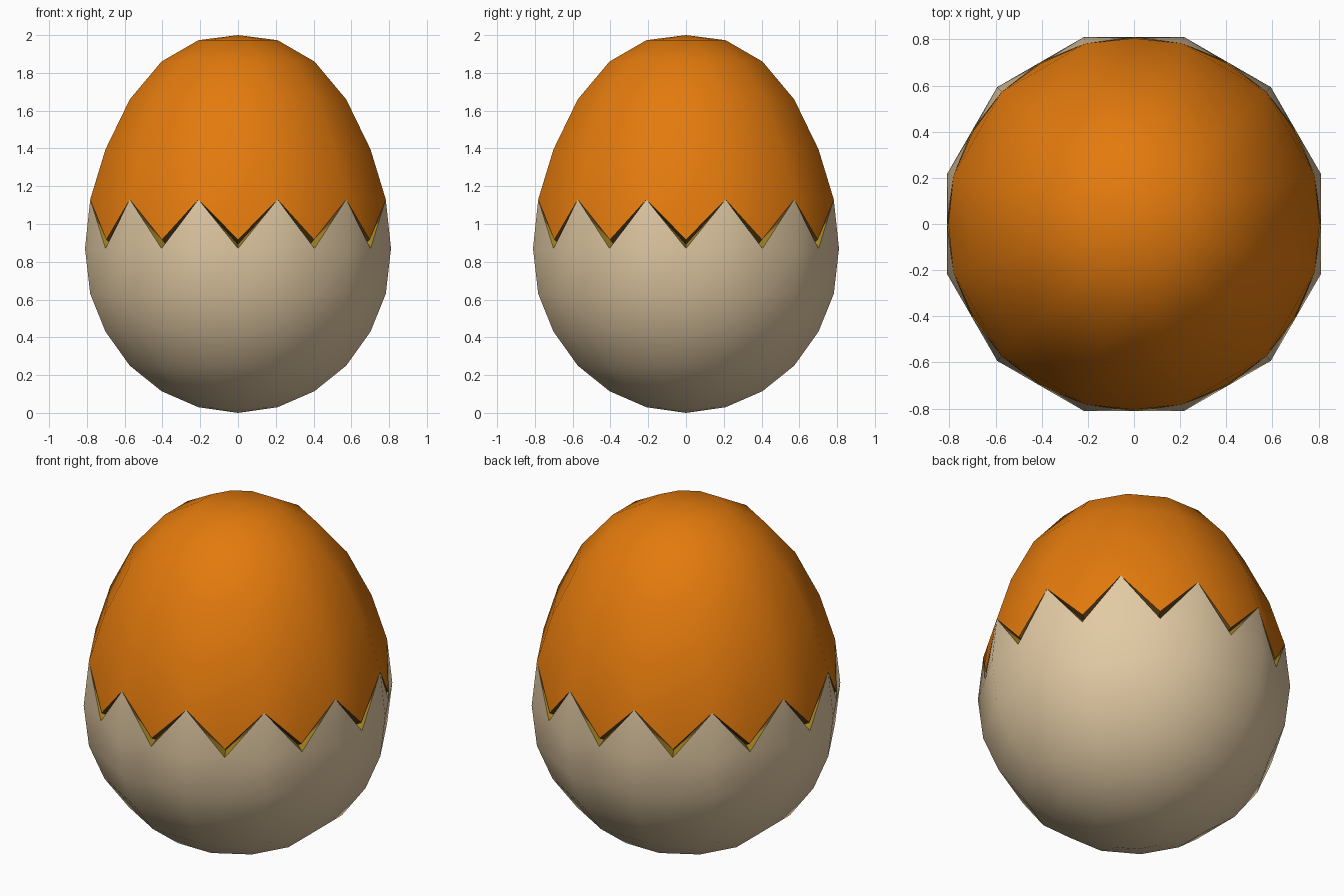
import bpy, bmesh, math
from mathutils import Vector

if "Cube" in bpy.data.objects:
    bpy.data.objects.remove(bpy.data.objects["Cube"])

SIDES = 12                 # sides of the egg
COLS = SIDES * 2           # columns: corners and side midpoints
STEP = math.pi * 2 / COLS
R = 0.8386                 # corner radius at the equator
EQ_Z, PEAK_Z = 0.87, 1.13
LOW_Z = [0.0, 0.03, 0.115, 0.25, 0.43, 0.63, EQ_Z]       # every 15 degrees, up to the equator
HIGH_Z = [PEAK_Z, 1.395, 1.66, 1.86, 1.973, 2.0]         # every 15 degrees, up to the top


def material(name, rgb):
    m = bpy.data.materials.new(name)
    m.diffuse_color = (*rgb, 1)
    m.use_nodes = True
    m.node_tree.nodes["Principled BSDF"].inputs["Base Color"].default_value = m.diffuse_color
    return m


cream = material("cream", (0.76, 0.59, 0.37))
orange = material("orange", (0.77, 0.195, 0.004))
yellow = material("dark_yellow", (0.34, 0.21, 0.015))
brown = material("dark_brown", (0.13, 0.065, 0.012))


def point(col, r, z):
    """Odd columns are corners, even columns lie mid-side."""
    if col % 2 == 0:
        r *= math.cos(STEP)
    a = col * STEP
    return Vector((r * math.cos(a), r * math.sin(a), z))


def ring(bm, lat, z):
    r = R * math.cos(math.radians(lat))
    return [bm.verts.new(point(c, r, z)) for c in range(COLS)]


def bridge(bm, low, high):
    for c in range(COLS):
        d = (c + 1) % COLS
        bm.faces.new((low[c], low[d], high[d], high[c]))


def finish(bm, name, mats, smooth):
    me = bpy.data.meshes.new(name)
    for f in bm.faces:
        f.smooth = smooth
    bm.to_mesh(me)
    bm.free()
    for m in mats:
        me.materials.append(m)
    ob = bpy.data.objects.new(name, me)
    bpy.context.collection.objects.link(ob)


PR = R * math.cos(math.radians(15))
valley = [point(c, R, EQ_Z) for c in range(COLS)]
peak = [point(c, PR, PEAK_Z) for c in range(COLS)]
tip = [valley[c].lerp(peak[c], 0.18) for c in range(COLS)]

# Lower shell with upward teeth
bm = bmesh.new()
rings = [ring(bm, -75 + 15 * i, z) for i, z in enumerate(LOW_Z[1:])]
for a, b in zip(rings, rings[1:]):
    bridge(bm, a, b)
pole = bm.verts.new((0, 0, LOW_Z[0]))
eq = rings[-1]
for c in range(COLS):
    bm.faces.new((pole, rings[0][(c + 1) % COLS], rings[0][c]))
for c in range(1, COLS, 2):
    p = bm.verts.new(peak[c])
    bm.faces.new((eq[c - 1], eq[c], p))
    bm.faces.new((eq[c], eq[(c + 1) % COLS], p))
finish(bm, "lower_shell", [cream], True)

# Upper shell with downward teeth
bm = bmesh.new()
rings = [ring(bm, 15 + 15 * i, z) for i, z in enumerate(HIGH_Z[:-1])]
for a, b in zip(rings, rings[1:]):
    bridge(bm, a, b)
pole = bm.verts.new((0, 0, HIGH_Z[-1]))
for c in range(COLS):
    bm.faces.new((rings[-1][c], rings[-1][(c + 1) % COLS], pole))
base = rings[0]
for c in range(0, COLS, 2):
    t = bm.verts.new(tip[c])
    bm.faces.new((base[c - 1], t, base[c]))
    bm.faces.new((t, base[(c + 1) % COLS], base[c]))
finish(bm, "upper_shell", [orange], True)

# Recessed crack between the shells
bm = bmesh.new()
for c in range(0, COLS, 2):
    deep = valley[c] * 0.94
    deep.z = 0.893
    for side in (c - 1, (c + 1) % COLS):
        p = peak[side]
        h = p.lerp(valley[c], 0.45)
        for pts, mi in (((p, tip[c], deep), 0), ((p, deep, h), 0), ((h, deep, valley[c]), 1)):
            f = bm.faces.new([bm.verts.new(v) for v in pts])
            f.material_index = mi
            f.normal_update()
            out = Vector((valley[c].x, valley[c].y, 0))
            if f.normal.dot(out) < 0:
                f.normal_flip()
finish(bm, "crack", [brown, yellow], False)
